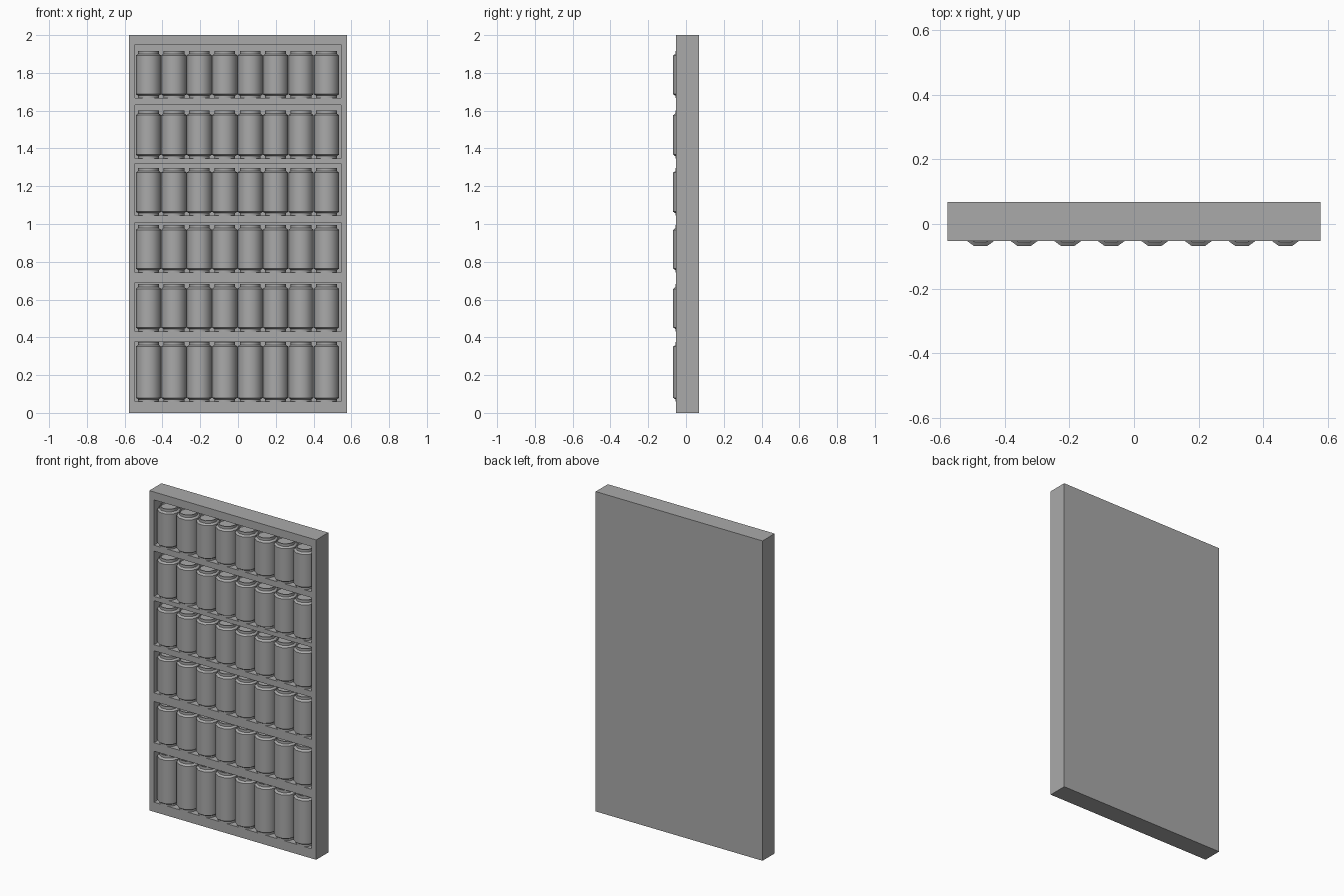
import bpy, bmesh, math
from mathutils import Vector

if "Cube" in bpy.data.objects:
    bpy.data.objects.remove(bpy.data.objects["Cube"])

grey = bpy.data.materials.new("plain grey")
grey.use_nodes = True
colour = (0.4, 0.4, 0.4, 1)
grey.diffuse_color = colour
grey.node_tree.nodes["Principled BSDF"].inputs["Base Color"].default_value = colour

HALF_WIDTH, HEIGHT = 0.577, 2.0
FRONT, BACK, RECESS = -0.052, 0.068, 0.06
OPENING = 0.545
# Each row: shelf height, top of the opening, height of the cans
ROWS = [(0.06, 0.379, 0.316), (0.432, 0.69, 0.25), (0.744, 1.007, 0.25),
        (1.045, 1.32, 0.252), (1.347, 1.63, 0.254), (1.667, 1.95, 0.25)]


def make_object(name, bm):
    mesh = bpy.data.meshes.new(name)
    bm.to_mesh(mesh)
    bm.free()
    mesh.materials.append(grey)
    obj = bpy.data.objects.new(name, mesh)
    bpy.context.collection.objects.link(obj)
    return obj


# Cabinet: a slab whose front is divided and pushed in to form the shelves
bm = bmesh.new()
bmesh.ops.create_cube(bm, size=1)
for v in bm.verts:
    v.co = Vector((v.co.x * 2 * HALF_WIDTH,
                   FRONT if v.co.y < 0 else BACK,
                   (v.co.z + 0.5) * HEIGHT))
cuts = [((x, 0, 0), (1, 0, 0)) for x in (-OPENING, OPENING)]
cuts += [((0, 0, z), (0, 0, 1)) for row in ROWS for z in row[:2]]
for point, normal in cuts:
    bmesh.ops.bisect_plane(bm, geom=bm.verts[:] + bm.edges[:] + bm.faces[:],
                           plane_co=point, plane_no=normal)


def is_opening(face):
    c = face.calc_center_median()
    return (c.y < FRONT + 0.001 and abs(c.x) < OPENING
            and any(low < c.z < high for low, high, _ in ROWS))


openings = [f for f in bm.faces if is_opening(f)]
pushed = bmesh.ops.extrude_face_region(bm, geom=openings)["geom"]
bmesh.ops.translate(bm, vec=(0, RECESS - FRONT, 0),
                    verts=[g for g in pushed if isinstance(g, bmesh.types.BMVert)])
bmesh.ops.delete(bm, geom=[f for f in openings if f.is_valid], context="FACES_ONLY")
bmesh.ops.dissolve_limit(bm, angle_limit=0.01, verts=bm.verts[:], edges=bm.edges[:])
bmesh.ops.recalc_face_normals(bm, faces=bm.faces[:])
make_object("cabinet", bm)

# Cans: a turned profile with narrow ends and a sunken lid
SIDES, BODY, NECK = 10, 0.067, 0.055


def add_can(bm, x, y, base, height):
    top = base + height
    profile = [(NECK, base), (NECK, base + 0.012), (BODY, base + 0.02),
               (BODY, top - 0.025), (NECK, top - 0.016), (NECK, top),
               (NECK - 0.006, top), (NECK - 0.008, top - 0.008)]
    rings = []
    for r, z in profile:
        angles = [math.tau * i / SIDES for i in range(SIDES)]
        rings.append([bm.verts.new((x + r * math.cos(a), y + r * math.sin(a), z))
                      for a in angles])
    for lower, upper in zip(rings, rings[1:]):
        for i in range(SIDES):
            j = (i + 1) % SIDES
            bm.faces.new((lower[i], lower[j], upper[j], upper[i]))
    bm.faces.new(rings[0][::-1])
    bm.faces.new(rings[-1])


for number, (shelf, _, height) in enumerate(ROWS, 1):
    bm = bmesh.new()
    for i in range(8):
        add_can(bm, -0.003 + (i - 3.5) * 0.1346, -0.004, shelf, height)
    cans = make_object(f"can_row_{number}", bm)
    bpy.ops.object.select_all(action="DESELECT")
    cans.select_set(True)
    bpy.context.view_layer.objects.active = cans
    bpy.ops.object.shade_smooth_by_angle(angle=math.radians(40))
